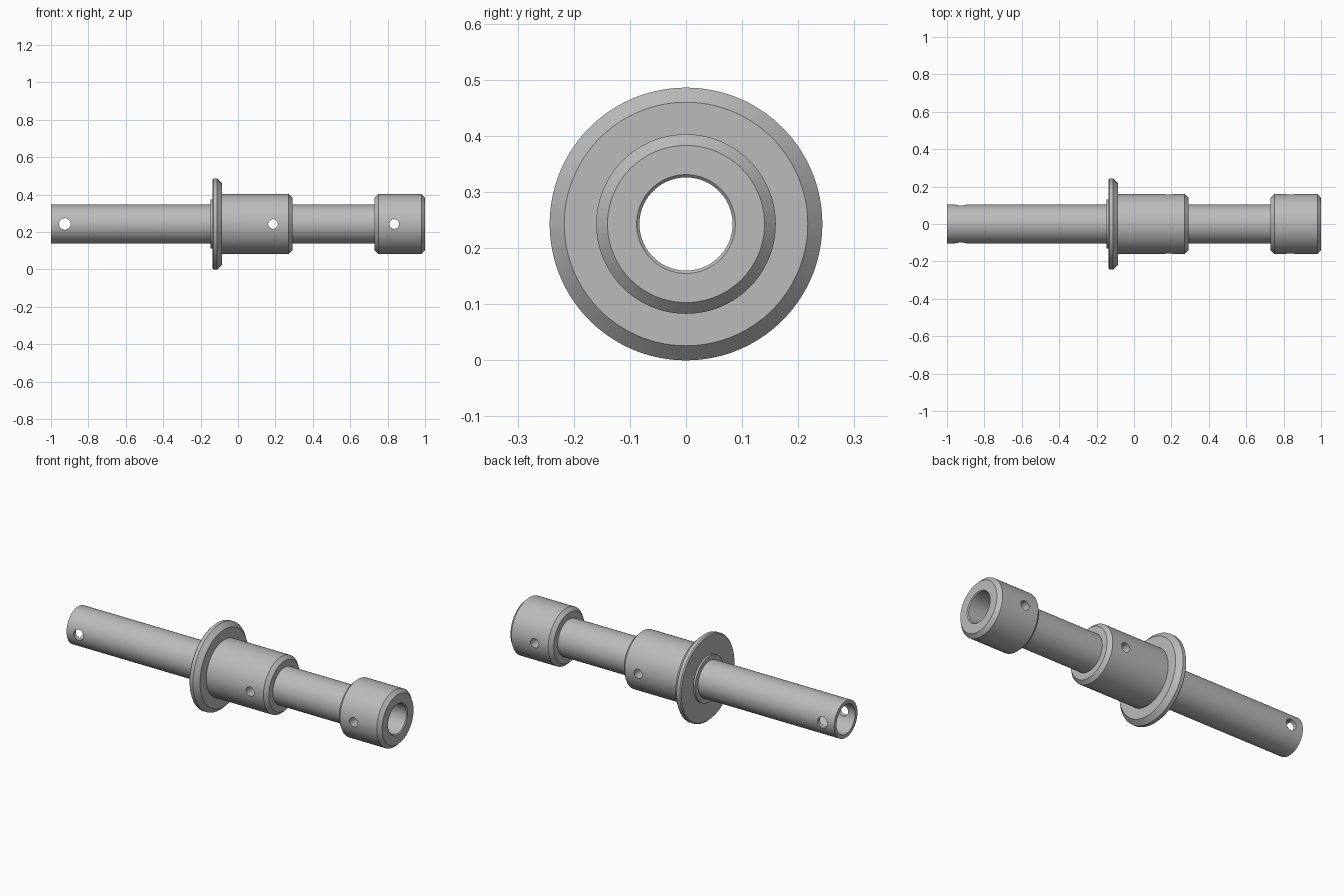
import bpy
import bmesh
import math
from mathutils import Matrix

SEGMENTS = 128
AXIS_Z = 0.243

cube = bpy.data.objects.get("Cube")
if cube:
    bpy.data.objects.remove(cube, do_unlink=True)

steel = bpy.data.materials.new("grey steel")
steel.use_nodes = True
grey = (0.5, 0.5, 0.5, 1)
steel.diffuse_color = grey
steel.node_tree.nodes["Principled BSDF"].inputs["Base Color"].default_value = grey


def add_object(name, bm):
    bmesh.ops.recalc_face_normals(bm, faces=bm.faces)
    mesh = bpy.data.meshes.new(name)
    bm.to_mesh(mesh)
    bm.free()
    mesh.materials.append(steel)
    obj = bpy.data.objects.new(name, mesh)
    bpy.context.collection.objects.link(obj)
    return obj


def lathe(name, profile):
    """Turn a closed (x, radius) profile around the long axis."""
    bm = bmesh.new()
    rings = []
    for i in range(SEGMENTS):
        a = math.tau * i / SEGMENTS
        rings.append([bm.verts.new((x, r * math.cos(a), AXIS_Z + r * math.sin(a)))
                      for x, r in profile])
    n = len(profile)
    for i, ring in enumerate(rings):
        after = rings[(i + 1) % SEGMENTS]
        for j in range(n):
            k = (j + 1) % n
            bm.faces.new((ring[j], ring[k], after[k], after[j]))
    return add_object(name, bm)


def drill(target, x, radius):
    """Cut a cross hole through both walls, front to back."""
    bm = bmesh.new()
    bmesh.ops.create_cone(bm, cap_ends=True, segments=48, radius1=radius, radius2=radius,
                          depth=1, matrix=Matrix.Translation((x, 0, AXIS_Z))
                          @ Matrix.Rotation(math.pi / 2, 4, "X"))
    cutter = add_object("hole_cutter", bm)
    cutter.hide_render = True
    mod = target.modifiers.new("cross hole", "BOOLEAN")
    mod.operation = "DIFFERENCE"
    mod.solver = "EXACT"
    mod.object = cutter
    bpy.context.view_layer.objects.active = target
    bpy.ops.object.modifier_apply(modifier=mod.name)
    bpy.data.objects.remove(cutter, do_unlink=True)


TUBE, BORE, COLLAR, FLANGE, BEVEL = 0.104, 0.083, 0.16, 0.243, 0.02

# Hollow shaft with shoulder, flange, middle collar and end collar
shaft = lathe("hollow_collared_shaft", [
    (-1, BORE), (-1, TUBE),
    (-0.148, TUBE), (-0.148, 0.13), (-0.137, 0.13),
    (-0.137, FLANGE - 0.006), (-0.131, FLANGE), (-0.112, FLANGE), (-0.086, 0.217),
    (-0.086, COLLAR), (0.291 - BEVEL, COLLAR), (0.291, COLLAR - BEVEL),
    (0.291, TUBE), (0.73, TUBE),
    (0.73, COLLAR - BEVEL), (0.73 + BEVEL, COLLAR), (1 - BEVEL, COLLAR), (1, COLLAR - BEVEL),
    (1, BORE + 0.005), (0.995, BORE),
])

# Pin holes
for x, radius in ((-0.926, 0.031), (0.187, 0.026), (0.835, 0.026)):
    drill(shaft, x, radius)

bpy.ops.object.select_all(action="DESELECT")
shaft.select_set(True)
bpy.context.view_layer.objects.active = shaft
bpy.ops.object.shade_smooth_by_angle(angle=math.radians(30))
